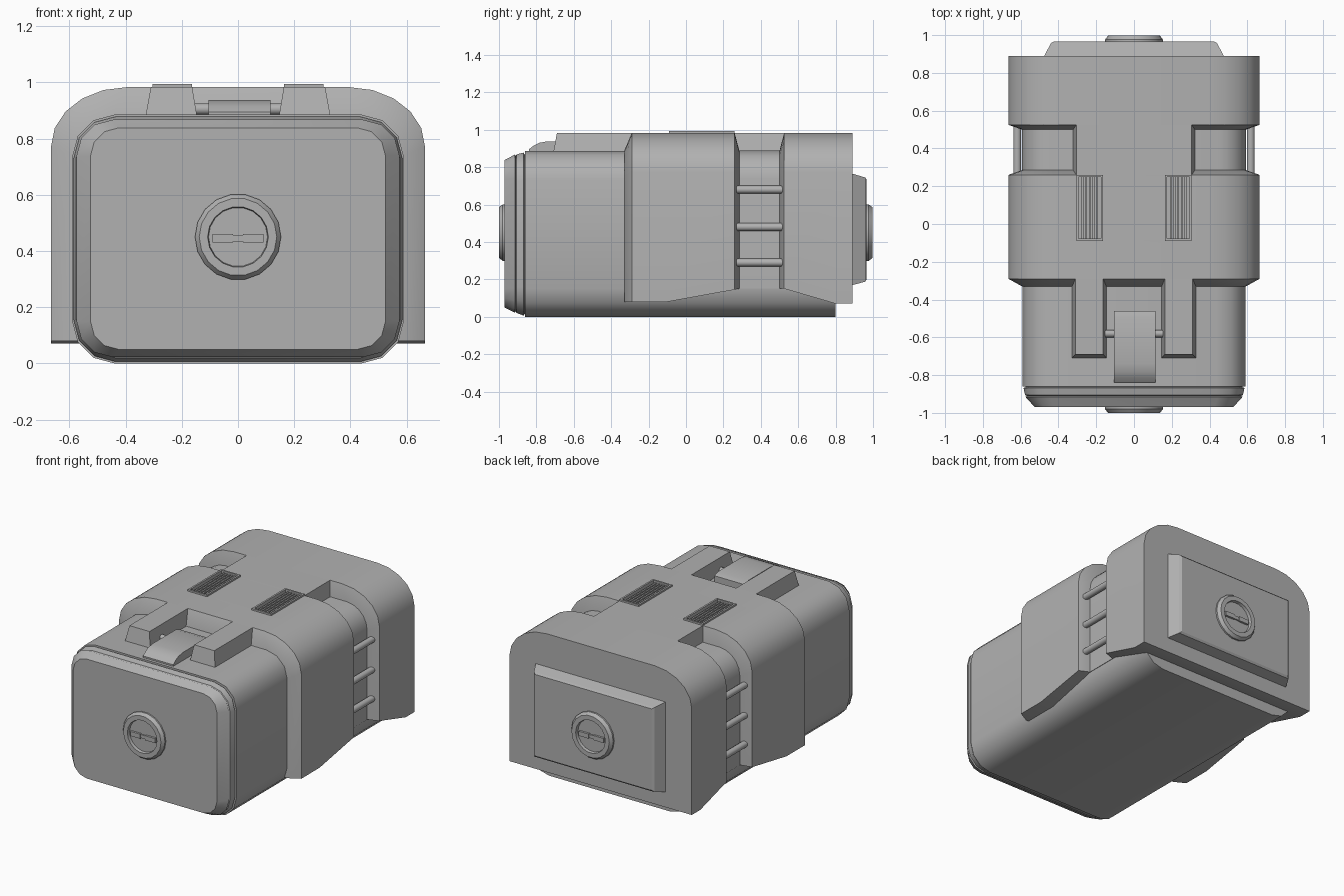
import bpy, bmesh, math
from mathutils import Vector

if "Cube" in bpy.data.objects:
    bpy.data.objects.remove(bpy.data.objects["Cube"])

GREY = bpy.data.materials.new("dark_grey")
GREY.diffuse_color = (0.44, 0.44, 0.44, 1)
GREY.use_nodes = True
GREY.node_tree.nodes["Principled BSDF"].inputs["Base Color"].default_value = GREY.diffuse_color


def mesh_object(name, bm):
    bmesh.ops.recalc_face_normals(bm, faces=bm.faces)
    me = bpy.data.meshes.new(name)
    bm.to_mesh(me)
    bm.free()
    me.materials.append(GREY)
    ob = bpy.data.objects.new(name, me)
    bpy.context.collection.objects.link(ob)
    return ob


def loft(name, rings):
    """Skin a list of equal-length closed rings and cap both ends."""
    bm = bmesh.new()
    vs = [[bm.verts.new(p) for p in ring] for ring in rings]
    n = len(vs[0])
    for a, b in zip(vs, vs[1:]):
        for i in range(n):
            j = (i + 1) % n
            bm.faces.new((a[i], a[j], b[j], b[i]))
    bm.faces.new(vs[0])
    bm.faces.new(vs[-1])
    return mesh_object(name, bm)


def slab(y, profile):
    return [(x, y, z) for x, z in profile]


def rect(x0, x1, y0, y1, z):
    return [(x0, y0, z), (x1, y0, z), (x1, y1, z), (x0, y1, z)]


def box(name, x0, x1, y0, y1, z0, z1):
    return loft(name, [rect(x0, x1, y0, y1, z0), rect(x0, x1, y0, y1, z1)])


def rounded(hx, z0, z1, r, n=3):
    pts = []
    for k, (cx, cz) in enumerate([(hx - r, z1 - r), (r - hx, z1 - r),
                                  (r - hx, z0 + r), (hx - r, z0 + r)]):
        for i in range(n + 1):
            a = math.pi / 2 * (k + i / n)
            pts.append((cx + r * math.cos(a), cz + r * math.sin(a)))
    return pts


def arch(hx, zb, zt, rx, rz, n=5):
    right = [(hx, zb)]
    for i in range(n + 1):
        a = math.pi / 2 * i / n
        right.append((hx - rx + rx * math.cos(a), zt - rz + rz * math.sin(a)))
    return right + [(-x, z) for x, z in reversed(right)]


def outer(y, zb):
    return slab(y, arch(0.665, zb, 0.983, 0.27, 0.21))


def inner(y, zb):
    return slab(y, arch(0.593, zb, 0.888, 0.15, 0.15))


def rod(name, a, b, r, n=12):
    a, b = Vector(a), Vector(b)
    d = (b - a).normalized()
    u = d.orthogonal().normalized()
    v = d.cross(u)
    ring = [u * r * math.cos(2 * math.pi * i / n) + v * r * math.sin(2 * math.pi * i / n)
            for i in range(n)]
    return loft(name, [[a + p for p in ring], [b + p for p in ring]])


# Inner rounded body and stepped front cap
loft("body", [slab(y, rounded(0.59, 0, 0.885, 0.15)) for y in (-0.86, 0.80)])
loft("front_cap", [slab(y, rounded(hx, z0, z1, r)) for y, hx, z0, z1, r in (
    (-0.97, 0.525, 0.05, 0.838, 0.10), (-0.915, 0.575, 0.022, 0.867, 0.13),
    (-0.910, 0.567, 0.028, 0.860, 0.13), (-0.905, 0.577, 0.02, 0.868, 0.14),
    (-0.868, 0.585, 0.006, 0.878, 0.15), (-0.864, 0.575, 0.015, 0.868, 0.15),
    (-0.855, 0.575, 0.015, 0.868, 0.15))])

# Outer shell, split by the side gaps
front_shell = loft("front_shell", [inner(-0.33, 0.08), outer(-0.29, 0.08), outer(-0.10, 0.08),
                                   outer(0.26, 0.145), inner(0.285, 0.15)])
loft("rear_shell", [inner(0.50, 0.15), outer(0.525, 0.15), outer(0.80, 0.07), outer(0.89, 0.07)])
loft("top_bridge", [rect(-0.325, 0.325, 0.26, 0.525, 0.875),
                    rect(-0.305, 0.305, 0.26, 0.525, 0.983)])
loft("gap_liner", [inner(0.28, 0.15), inner(0.505, 0.15)])

for s, side in ((-1, "left"), (1, "right")):
    # Rails across the side gaps
    for i, z in enumerate((0.29, 0.48, 0.68)):
        rod(f"{side}_rail_{i + 1}", (s * 0.618, 0.27, z), (s * 0.618, 0.515, z), 0.021, 14)

    # Tapered prongs on the front of the top
    xa, xb = sorted((s * 0.145, s * 0.33))
    ta, tb = sorted((s * 0.163, s * 0.31))
    loft(f"{side}_prong", [rect(xa, xb, -0.71, -0.29, 0.875), rect(ta, tb, -0.69, -0.29, 0.983)])

    # Latch pins
    rod(f"{side}_latch_pin", (s * 0.10, -0.58, 0.905), (s * 0.165, -0.58, 0.905), 0.02, 14)

    # Recessed top vents with frame and slats
    x0, x1 = sorted((s * 0.163, s * 0.305))
    y0, y1, t = -0.09, 0.26, 0.012
    cutter = box("vent_cutter", x0 + t, x1 - t, y0 + t, y1 - t, 0.945, 1.05)
    mod = front_shell.modifiers.new("vent_cut", 'BOOLEAN')
    mod.operation = 'DIFFERENCE'
    mod.solver = 'EXACT'
    mod.object = cutter
    bpy.context.view_layer.objects.active = front_shell
    bpy.ops.object.modifier_apply(modifier=mod.name)
    bpy.data.objects.remove(cutter)
    for i, (a, b, c, d) in enumerate(((x0, x0 + t, y0, y1), (x1 - t, x1, y0, y1),
                                      (x0 + t, x1 - t, y0, y0 + t), (x0 + t, x1 - t, y1 - t, y1))):
        box(f"{side}_vent_frame_{i + 1}", a, b, c, d, 0.975, 0.994)
    for i in range(5):
        x = x0 + t + (x1 - x0 - 2 * t) * (i + 1) / 6
        box(f"{side}_vent_slat_{i + 1}", x - 0.005, x + 0.005, y0 + t, y1 - t, 0.94, 0.984)

# Latch plate between the prongs, curving down at the front
latch = [(-0.84, 0.875), (-0.84, 0.895), (-0.815, 0.915), (-0.785, 0.930), (-0.74, 0.938),
         (-0.50, 0.938), (-0.46, 0.925), (-0.46, 0.875)]
loft("latch", [[(x, y, z) for y, z in latch] for x in (-0.105, 0.115)])

# Bevelled back panel
loft("back_panel", [slab(y, [(-hx, z0), (hx, z0), (hx, z1), (-hx, z1)]) for y, hx, z0, z1 in (
    (0.88, 0.48, 0.168, 0.767), (0.89, 0.475, 0.17, 0.765),
    (0.957, 0.44, 0.187, 0.745), (0.966, 0.425, 0.20, 0.735))])

# Round caps with slotted recess, front and back
for name, y, d in (("front", -0.968, -1), ("back", 0.965, 1)):
    rings = []
    for r, h in ((0.153, 0), (0.153, 0.012), (0.138, 0.032), (0.108, 0.032), (0.105, 0.012)):
        rings.append([(r * math.cos(math.tau * i / 18), y + d * h,
                       0.45 + r * math.sin(math.tau * i / 18)) for i in range(18)])
    loft(f"{name}_dial", rings)
    for i, (a, b, hz, h) in enumerate(((-0.09, -0.018, 0.015, 0.026), (-0.018, 0.018, 0.011, 0.021),
                                       (0.018, 0.09, 0.015, 0.026))):
        ya, yb = sorted((y + d * 0.008, y + d * h))
        box(f"{name}_dial_bar_{i + 1}", a, b, ya, yb, 0.445 - hz, 0.445 + hz)

# Smooth the curved surfaces, keep the hard edges
for ob in bpy.context.scene.objects:
    ob.select_set(True)
bpy.context.view_layer.objects.active = front_shell
bpy.ops.object.shade_smooth_by_angle(angle=math.radians(31))
# Bevelled panel stays faceted
for poly in bpy.data.objects["back_panel"].data.polygons:
    poly.use_smooth = False
